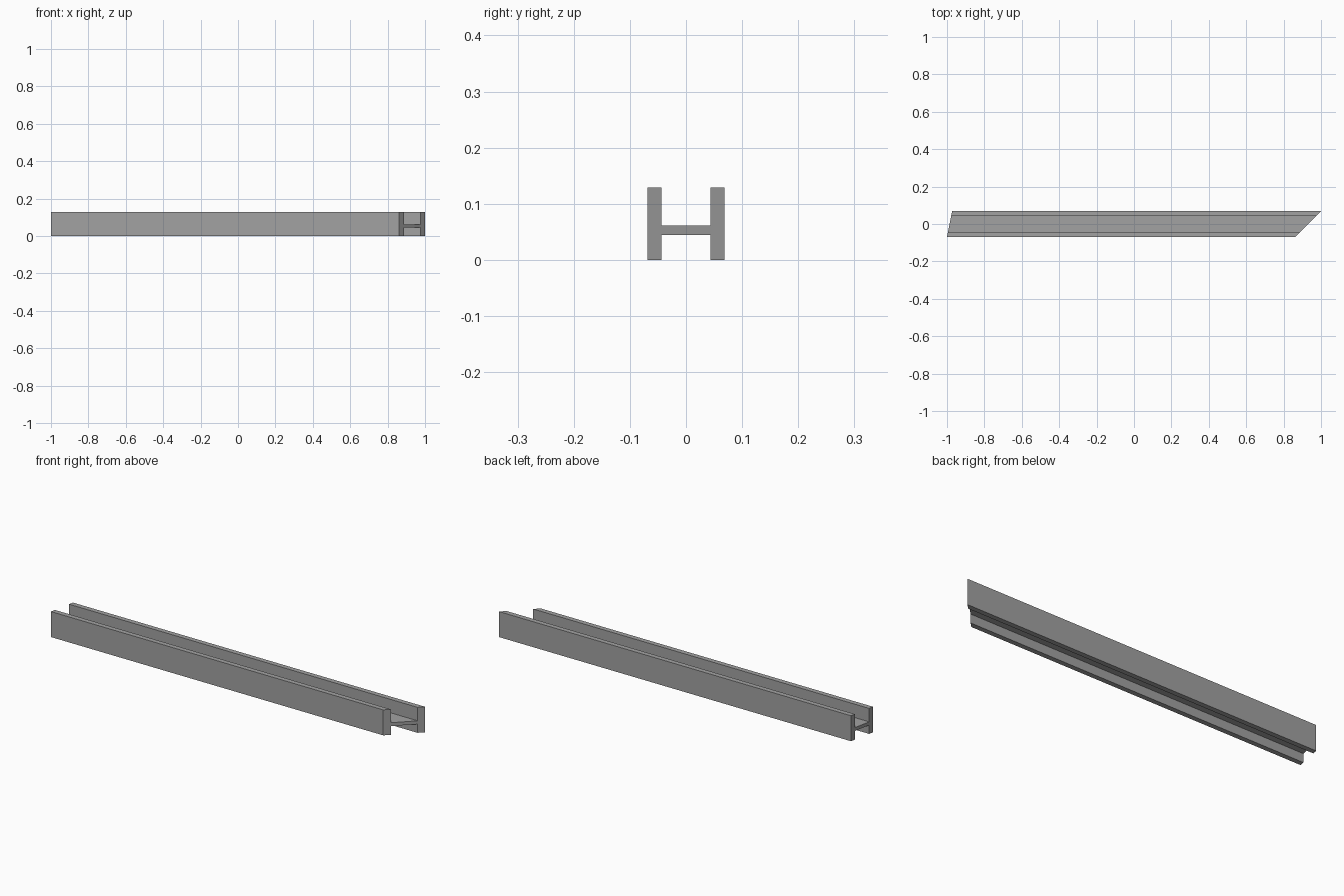
import bpy
import bmesh

if "Cube" in bpy.data.objects:
    bpy.data.objects.remove(bpy.data.objects["Cube"], do_unlink=True)

# Cross-section sizes
HALF_W, INNER = 0.069, 0.044
HEIGHT, WEB_LOW, WEB_TOP = 0.129, 0.044, 0.061

# Plain steel grey
steel = bpy.data.materials.new("steel_grey")
steel.use_nodes = True
grey = (0.36, 0.36, 0.36, 1)
steel.diffuse_color = grey
steel.node_tree.nodes["Principled BSDF"].inputs["Base Color"].default_value = grey

# H-shaped profile in y and z: one half, then its mirror
half = [(INNER, WEB_LOW), (INNER, 0), (HALF_W, 0),
        (HALF_W, HEIGHT), (INNER, HEIGHT), (INNER, WEB_TOP)]
profile = half + [(-y, z) for y, z in reversed(half)]


# Mitred ends: x depends on the distance from the front face
def left_end(y):
    return 1 - (HALF_W - y)


def right_end(y):
    return -1 + 0.2 * (y + HALF_W)


# Beam: profile bridged between its two mitred ends
bm = bmesh.new()
ends = [[bm.verts.new((end(y), y, z)) for y, z in profile]
        for end in (right_end, left_end)]
for i in range(len(profile)):
    j = (i + 1) % len(profile)
    bm.faces.new((ends[0][i], ends[0][j], ends[1][j], ends[1][i]))
for ring in ends:
    bm.faces.new(ring)
bmesh.ops.recalc_face_normals(bm, faces=bm.faces)

mesh = bpy.data.meshes.new("mitred_beam")
bm.to_mesh(mesh)
bm.free()
mesh.materials.append(steel)
beam = bpy.data.objects.new("mitred_beam", mesh)
bpy.context.collection.objects.link(beam)
